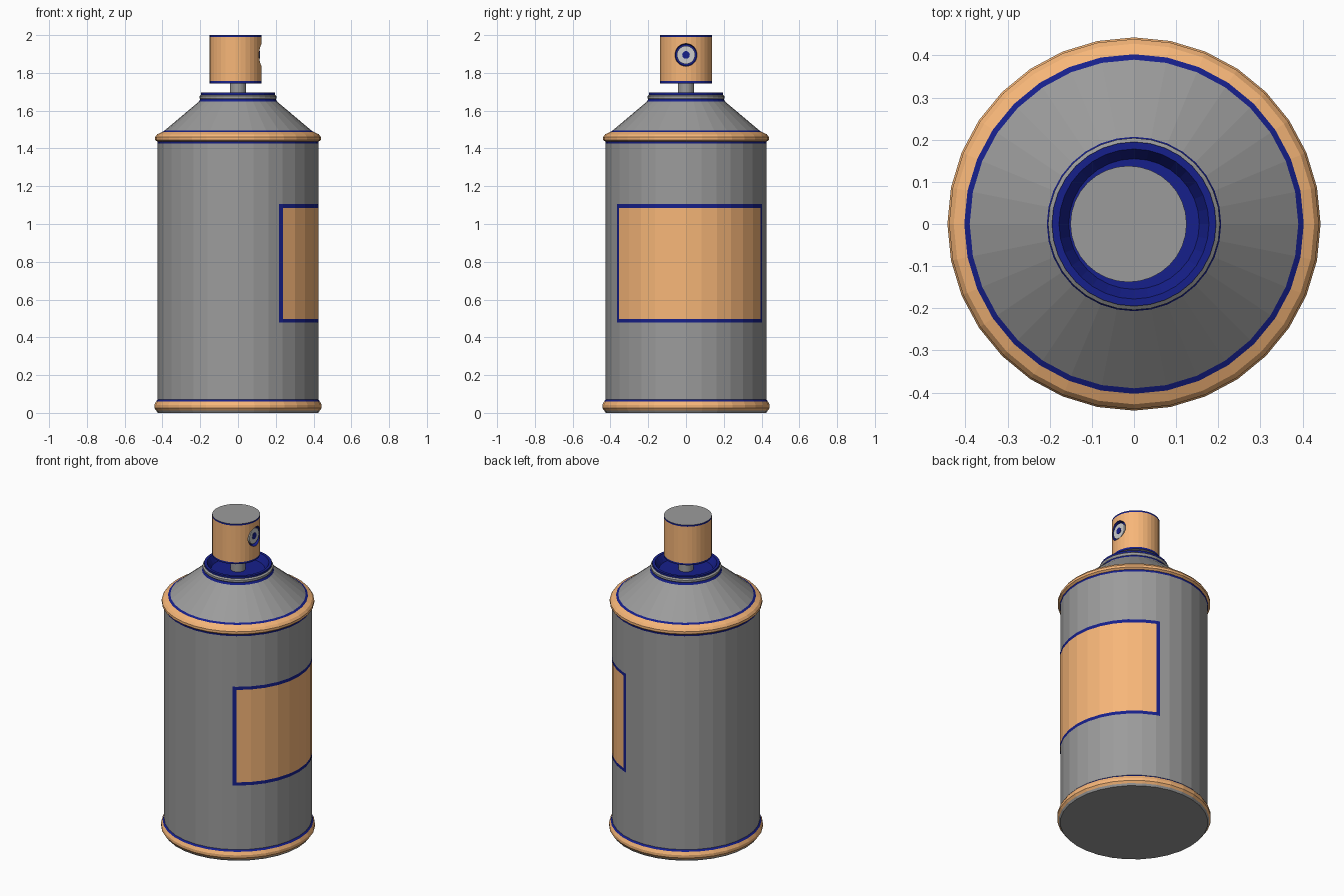
import bpy, bmesh, math
from mathutils import Matrix

if "Cube" in bpy.data.objects:
    bpy.data.objects.remove(bpy.data.objects["Cube"])

N = 32
STEP = 2 * math.pi / N


def material(name, rgb):
    m = bpy.data.materials.new(name)
    m.diffuse_color = (*rgb, 1)
    m.use_nodes = True
    m.node_tree.nodes["Principled BSDF"].inputs["Base Color"].default_value = m.diffuse_color
    return m


MATS = [material("dark_grey", (0.33, 0.33, 0.33)),
        material("tan", (0.93, 0.47, 0.19)),
        material("navy", (0.008, 0.014, 0.26)),
        material("pale", (0.8, 0.8, 0.8))]
GREY, TAN, NAVY, PALE = range(4)


def finish(name, bm):
    me = bpy.data.meshes.new(name)
    bm.to_mesh(me)
    bm.free()
    for m in MATS:
        me.materials.append(m)
    ob = bpy.data.objects.new(name, me)
    bpy.context.collection.objects.link(ob)
    return ob


def lathe(name, profile, bands, bottom=None, top=None, matrix=None):
    """Revolve (radius, z) points upward; bands holds a colour per segment."""
    bm = bmesh.new()
    rings = [[bm.verts.new((r * math.cos(i * STEP), r * math.sin(i * STEP), z))
              for i in range(N)] for r, z in profile]
    for a, b, mat in zip(rings, rings[1:], bands):
        for i in range(N):
            j = (i + 1) % N
            bm.faces.new((a[i], a[j], b[j], b[i])).material_index = mat
    if bottom is not None:
        bm.faces.new(rings[0][::-1]).material_index = bottom
    if top is not None:
        bm.faces.new(rings[-1]).material_index = top
    if matrix:
        bm.transform(matrix)
    return finish(name, bm)


# Can: base rim, wall, upper rim, shoulder with neck and sunken cup
R = 0.425
lathe("base_rim",
      [(0.425, 0), (0.433, 0.012), (0.443, 0.025), (0.443, 0.042), (0.434, 0.06), (R, 0.07)],
      [GREY, TAN, TAN, TAN, NAVY], bottom=GREY)
lathe("can_wall", [(R, 0.07), (R, 1.425)], [GREY])
lathe("upper_rim",
      [(R, 1.425), (0.427, 1.436), (0.439, 1.445), (0.439, 1.46), (0.428, 1.475),
       (0.403, 1.487), (0.39, 1.494)],
      [NAVY, TAN, TAN, TAN, TAN, NAVY])
lathe("shoulder_and_neck",
      [(0.39, 1.494), (0.207, 1.648), (0.2, 1.661), (0.204, 1.667), (0.204, 1.677),
       (0.195, 1.684), (0.195, 1.696), (0.178, 1.696), (0.155, 1.655)],
      [GREY, NAVY, GREY, GREY, GREY, NAVY, NAVY, NAVY], top=NAVY)

# Stem
lathe("stem", [(0.043, 1.655), (0.043, 1.746)], [GREY])

# Spray cap with a recess holding a round nozzle
CX, NZ = -0.013, 1.895
cap = lathe("spray_cap",
            [(0.138, 1.745), (0.138, 1.757), (0.138, 1.99), (0.138, 2.0)],
            [NAVY, TAN, NAVY], bottom=GREY, top=GREY,
            matrix=Matrix.Translation((CX, 0, 0)))
to_side = Matrix.Translation((CX, 0, NZ)) @ Matrix.Rotation(math.pi / 2, 4, 'Y')
cutter = lathe("nozzle_cutter", [(0.056, 0.115), (0.06, 0.13), (0.06, 0.2)],
               [NAVY, NAVY], bottom=NAVY, top=NAVY, matrix=to_side)
cutter.hide_render = True
mod = cap.modifiers.new("nozzle_hole", 'BOOLEAN')
mod.operation = 'DIFFERENCE'
mod.solver = 'EXACT'
mod.object = cutter
bpy.context.view_layer.objects.active = cap
bpy.ops.object.modifier_apply(modifier=mod.name)
bpy.data.objects.remove(cutter)
lathe("nozzle_disc", [(0.048, 0.114), (0.048, 0.127)], [PALE], top=PALE, matrix=to_side)
lathe("nozzle_tip", [(0.02, 0.126), (0.02, 0.129)], [NAVY], top=NAVY, matrix=to_side)


# Wrapped label with a border, lying on the wall facets
def on_wall(deg, z):
    a = math.radians(deg)
    mid = (math.floor(a / STEP + 1e-6) + 0.5) * STEP
    r = (R + 0.002) * math.cos(STEP / 2) / math.cos(a - mid)
    return (r * math.cos(a), r * math.sin(a), z)


angles = [-59.3] + [-56.25 + 11.25 * i for i in range(12)] + [70.8]
heights = [0.478, 0.498, 1.085, 1.105]
bm = bmesh.new()
grid = [[bm.verts.new(on_wall(a, z)) for a in angles] for z in heights]
for k in range(3):
    for i in range(len(angles) - 1):
        f = bm.faces.new((grid[k][i], grid[k][i + 1], grid[k + 1][i + 1], grid[k + 1][i]))
        f.material_index = TAN if k == 1 and 0 < i < len(angles) - 2 else NAVY
finish("label", bm)
